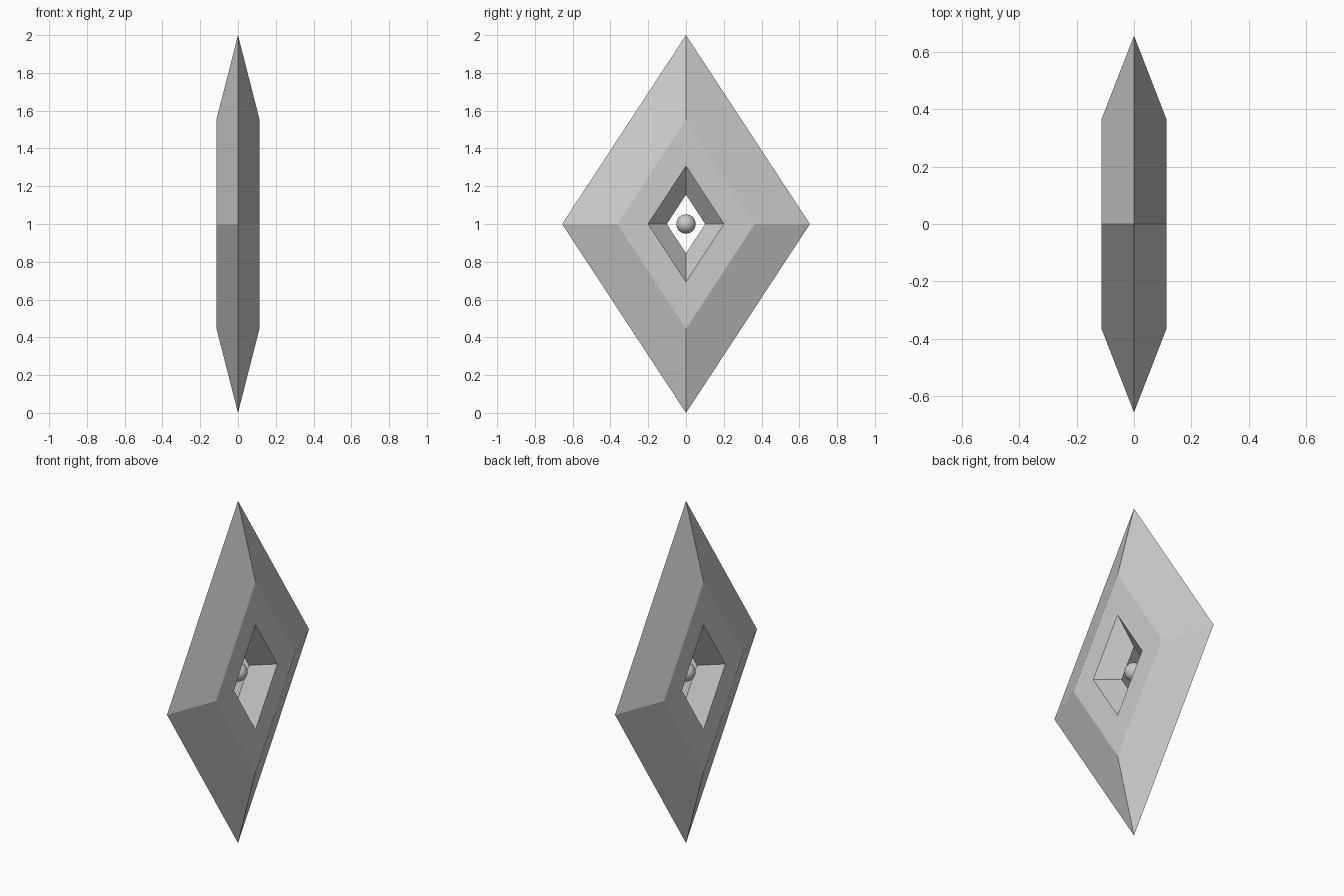
import bpy, bmesh

if "Cube" in bpy.data.objects:
    bpy.data.objects.remove(bpy.data.objects["Cube"])

ZC = 1.0          # height of the centre
ASPECT = 0.656    # diamond half width / half height

# Cross-section of the ring: (x, diamond half height)
profile = [(0.0, 1.0), (0.1135, 0.555), (0.1135, 0.307),
           (0.0, 0.155), (-0.1135, 0.307), (-0.1135, 0.555)]

# Faceted diamond ring: sweep the section around four corners
bm = bmesh.new()
corners = [(1, 0), (0, 1), (-1, 0), (0, -1)]
loops = [[bm.verts.new((x, cy * h * ASPECT, ZC + cz * h)) for x, h in profile]
         for cy, cz in corners]
n = len(profile)
for i in range(4):
    a, b = loops[i], loops[(i + 1) % 4]
    for j in range(n):
        k = (j + 1) % n
        bm.faces.new((a[j], a[k], b[k], b[j]))
bmesh.ops.recalc_face_normals(bm, faces=bm.faces[:])
mesh = bpy.data.meshes.new("diamond_ring")
bm.to_mesh(mesh)
bm.free()
bpy.context.collection.objects.link(bpy.data.objects.new("diamond_ring", mesh))

# Small floating ball in the opening
bpy.ops.mesh.primitive_uv_sphere_add(segments=32, ring_count=16, radius=0.051,
                                     location=(0, 0, ZC))
bpy.context.object.name = "center_ball"
bpy.ops.object.shade_smooth()
